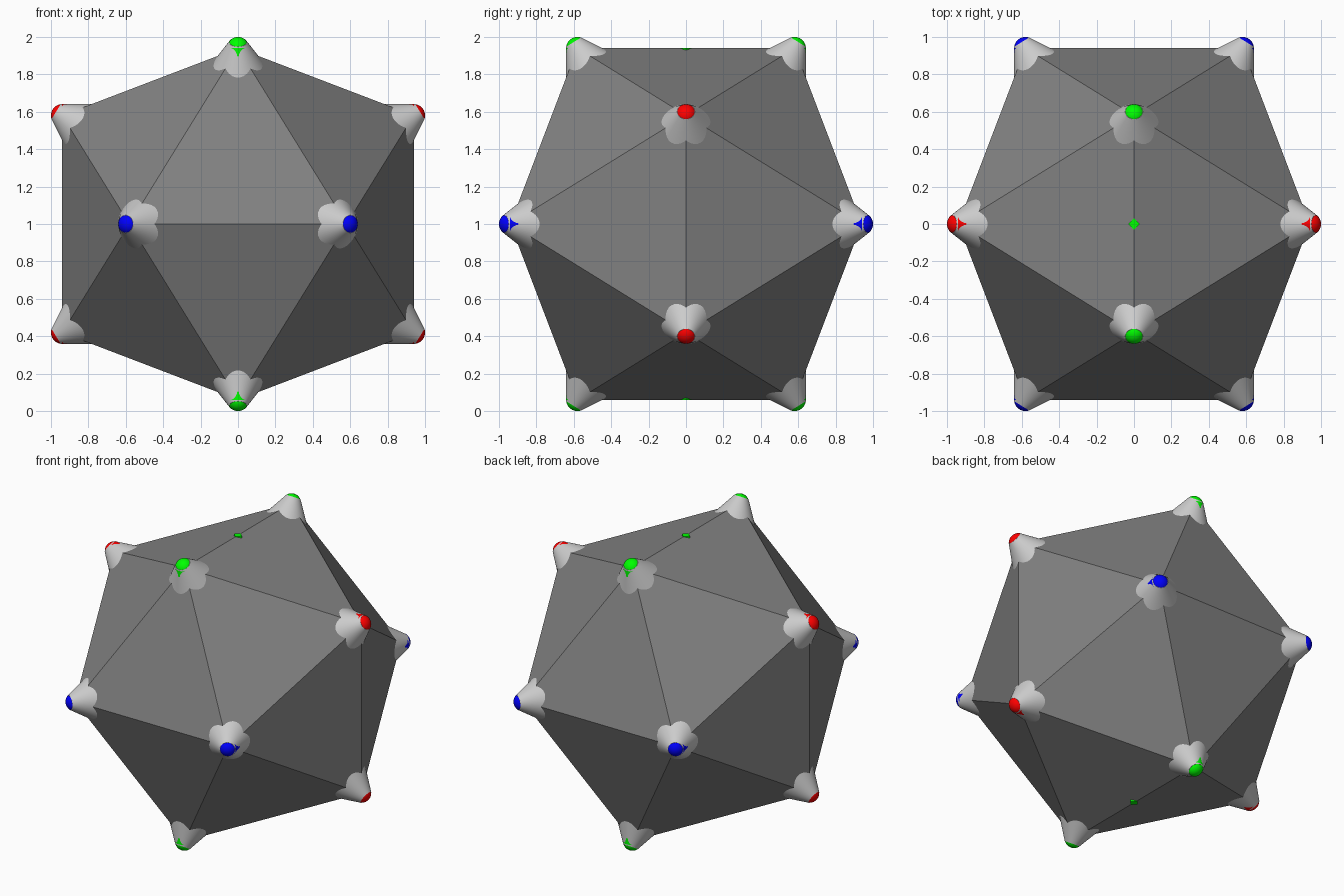
import bpy, bmesh, math
from mathutils import Vector, Matrix

if "Cube" in bpy.data.objects:
    bpy.data.objects.remove(bpy.data.objects["Cube"])

B = 0.94                          # long half-side of each golden rectangle
A = B * (math.sqrt(5) - 1) / 2    # short half-side
R = 0.06                          # tip ball radius
TILT = math.atan2(A, B)           # cone half angle, tangent to the rods
CENTRE = Vector((0, 0, 1))


def material(name, rgb):
    m = bpy.data.materials.new(name)
    m.diffuse_color = (*rgb, 1)
    m.use_nodes = True
    m.node_tree.nodes["Principled BSDF"].inputs["Base Color"].default_value = m.diffuse_color
    return m


def finish(bm, name, mat=None, smooth=True):
    bmesh.ops.translate(bm, verts=bm.verts, vec=CENTRE)
    me = bpy.data.meshes.new(name)
    bm.to_mesh(me)
    bm.free()
    ob = bpy.data.objects.new(name, me)
    bpy.context.collection.objects.link(ob)
    if mat:
        me.materials.append(mat)
    if smooth:
        bpy.ops.object.select_all(action='DESELECT')
        ob.select_set(True)
        bpy.context.view_layer.objects.active = ob
        bpy.ops.object.shade_smooth_by_angle(angle=math.radians(30))


def frustum(bm, p, q, r1, r2, sides=64):
    d = q - p
    mat = Matrix.Translation((p + q) / 2) @ d.to_track_quat('Z', 'Y').to_matrix().to_4x4()
    bmesh.ops.create_cone(bm, cap_ends=True, segments=sides, radius1=r1,
                          radius2=r2, depth=d.length, matrix=mat)


def corners(long_axis):
    # Four corners of the rectangle whose long side runs along long_axis
    short_axis = (long_axis + 2) % 3
    for s in (-1, 1):
        for t in (-1, 1):
            v = Vector((0, 0, 0))
            v[long_axis], v[short_axis] = s * B, t * A
            yield v


# long x: short z (red); long y: short x (blue); long z: short y (green)
frames = [("red", (1, 0, 0), 0), ("blue", (0, 0, 1), 1), ("green", (0, 1, 0), 2)]
points = [v for _, _, axis in frames for v in corners(axis)]

# Flat-faced twenty-sided body
bm = bmesh.new()
for v in points:
    bm.verts.new(v)
bmesh.ops.convex_hull(bm, input=bm.verts)
bmesh.ops.recalc_face_normals(bm, faces=bm.faces)
finish(bm, "body", material("dark_grey", (0.22, 0.22, 0.22)), smooth=False)

# Conical corner caps that run into the faces as petals
bm = bmesh.new()
for v in points:
    n = v.normalized()
    rad = lambda h: R / math.cos(TILT) + h * math.tan(TILT)
    frustum(bm, v - n * 0.13, v + n * 0.038, rad(0.13), rad(-0.038))
finish(bm, "corner_caps")

# Coloured rectangles: ball tips and long rods just breaking the caps
for name, rgb, axis in frames:
    mat = material(name, rgb)
    balls, rods = bmesh.new(), bmesh.new()
    for v in corners(axis):
        bmesh.ops.create_uvsphere(balls, u_segments=32, v_segments=16, radius=R,
                                  matrix=Matrix.Translation(v))
        mid = v.copy()
        mid[axis] = 0
        frustum(rods, v, mid, R + 0.0004, 0.052)
    finish(balls, name + "_tips", mat)
    finish(rods, name + "_rods", mat)
    if name == "green":
        # Four-sided upright bar showing at the top and bottom edges
        bar = bmesh.new()
        frustum(bar, Vector((0, 0, -0.942)), Vector((0, 0, 0.942)), 0.03, 0.03, 4)
        finish(bar, "centre_bar", mat, smooth=False)
